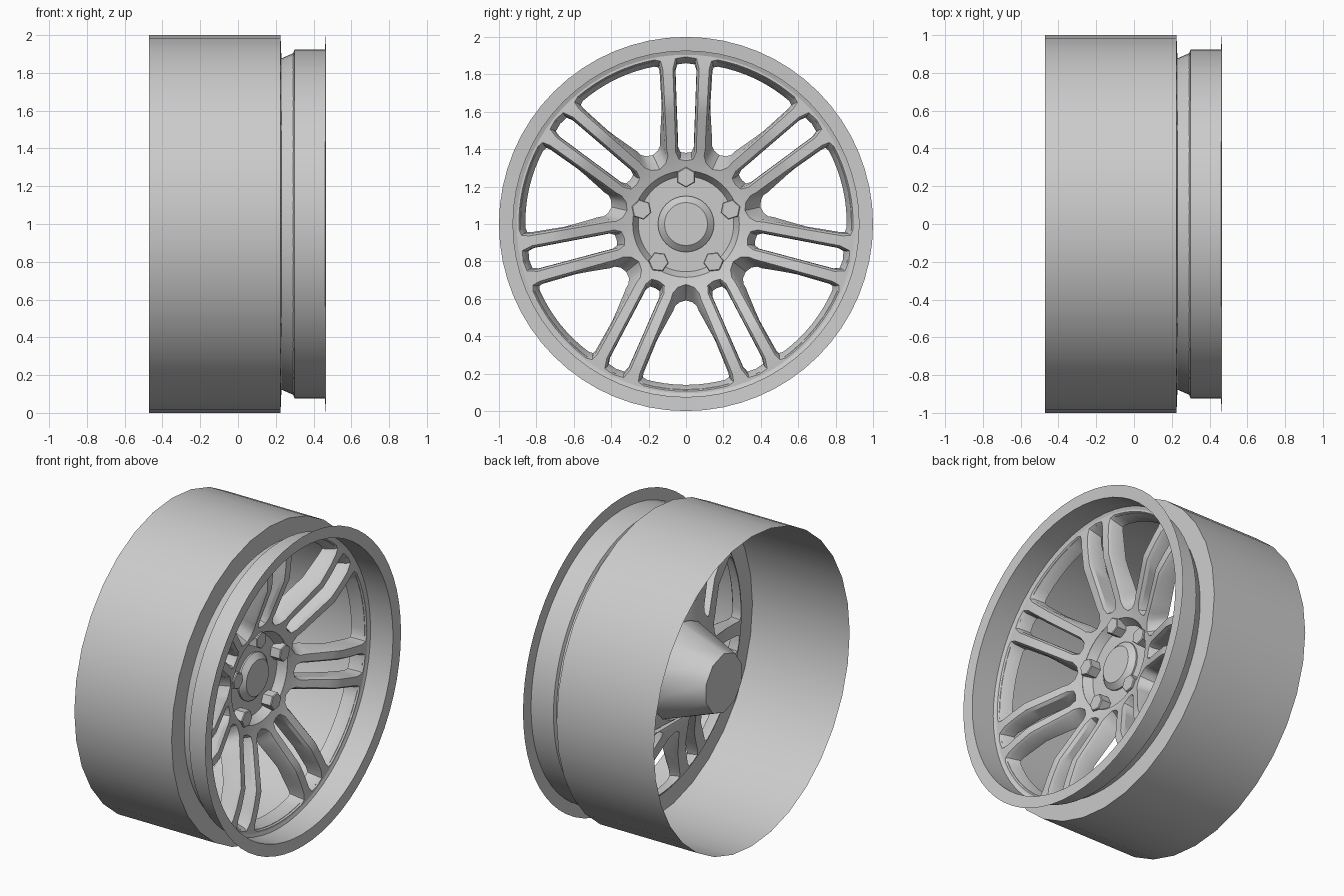
import bpy, bmesh, math
from mathutils import Vector

cube = bpy.data.objects.get("Cube")
if cube:
    bpy.data.objects.remove(cube, do_unlink=True)

PAIRS = 7
HALF_STEP = math.pi / PAIRS
metal = bpy.data.materials.new("grey_metal")
metal.use_nodes = True
GREY = (0.6, 0.6, 0.6, 1)
metal.diffuse_color = GREY
metal.node_tree.nodes["Principled BSDF"].inputs["Base Color"].default_value = GREY


def finish(name, bm, crease):
    """Turn a bmesh into a named object, with the axle lifted to z = 1."""
    bmesh.ops.recalc_face_normals(bm, faces=bm.faces)
    mesh = bpy.data.meshes.new(name)
    bm.to_mesh(mesh)
    bm.free()
    mesh.materials.append(metal)
    obj = bpy.data.objects.new(name, mesh)
    bpy.context.collection.objects.link(obj)
    obj.location.z = 1
    if crease:
        bpy.ops.object.select_all(action='DESELECT')
        obj.select_set(True)
        bpy.context.view_layer.objects.active = obj
        bpy.ops.object.shade_smooth_by_angle(angle=math.radians(crease))
    return obj


def lathe(name, profile, sides, crease=30):
    """Revolve (x, radius) points around the x axis."""
    bm = bmesh.new()
    verts = [bm.verts.new((x, 0, r)) for x, r in profile]
    edges = [bm.edges.new(pair) for pair in zip(verts, verts[1:])]
    bmesh.ops.spin(bm, geom=verts + edges, axis=(1, 0, 0), cent=(0, 0, 0),
                   angle=math.tau, steps=sides, use_duplicate=False)
    bmesh.ops.remove_doubles(bm, verts=bm.verts, dist=1e-4)
    return finish(name, bm, crease)


def along(profile, r):
    """Depth x of a profile (listed from rim to hub) at radius r."""
    for (x0, r0), (x1, r1) in zip(profile, profile[1:]):
        if r1 <= r <= r0:
            return x0 + (x1 - x0) * (r - r0) / (r1 - r0)
    return profile[0][0] if r > profile[0][1] else profile[-1][0]


def polar(r, a):
    return Vector((r * math.cos(a), r * math.sin(a)))


def turn(loop, a):
    c, s = math.cos(a), math.sin(a)
    return [Vector((p.x * c - p.y * s, p.x * s + p.y * c)) for p in loop]


def circle(r, n=84):
    return [polar(r, math.tau * i / n + math.pi / 2) for i in range(n)]


def grow(loop, amount):
    """Offset a closed counter-clockwise outline outwards."""
    out = []
    for i, p in enumerate(loop):
        t = (loop[(i + 1) % len(loop)] - loop[i - 1]).normalized()
        out.append(p + Vector((t.y, -t.x)) * amount)
    return out


def flare(loop, amount):
    """Push the rim end of an outline further out."""
    return [p * (1 + amount * min(1, max(0, (p.length - 0.8) / 0.06))) for p in loop]


def mirrored(half):
    """Close a half outline, listed from hub to rim, into a counter-clockwise loop."""
    half = [Vector(p) for p in half]
    return [Vector((p.x, -p.y)) for p in half] + [p for p in reversed(half) if p.y > 1e-6]


def ring(bm, loop, profile, offset=0):
    """Lay a flat outline on a dished profile."""
    return [bm.verts.new((along(profile, p.length) + offset, p.x, p.y)) for p in loop]


def bridge(bm, a, b):
    for i in range(len(a)):
        j = (i + 1) % len(a)
        bm.faces.new((a[i], a[j], b[j], b[i]))


def fill(bm, rings):
    """Skin the area between an outer ring and the rings inside it."""
    edges = []
    for r in rings:
        for a, b in zip(r, r[1:] + r[:1]):
            edges.append(bm.edges.get((a, b)) or bm.edges.new((a, b)))
    bmesh.ops.triangle_fill(bm, edges=edges, use_beauty=True, normal=(1, 0, 0))


# Barrel, then the neck and thin front flange
lathe("barrel", [(-0.47, 1), (0.225, 1), (0.23, 0.88)], 32)
lathe("front_lip", [(0.225, 0.885), (0.235, 0.87), (0.285, 0.885), (0.3, 0.925),
                    (0.46, 0.925), (0.465, 1)], 64)

# Window outline between spoke pairs, and slot outline inside a pair
STATIONS = [0.46 + 0.06 * i for i in range(7)]
half = [(0.335, 0), (0.348, 0.036), (0.375, 0.06), (0.41, 0.07)]
for s in STATIONS:
    d = 0.117 + 0.05 * (s - 0.46)
    half.append(polar(math.hypot(s, d), HALF_STEP - math.atan2(d, s)))
half.append(polar(0.852, HALF_STEP * 0.63))
half += [polar(0.86, HALF_STEP * k) for k in (0.57, 0.45, 0.3, 0.15, 0)]
window = mirrored(half)
slot = mirrored([(0.35, 0), (0.355, 0.03), (0.385, 0.043)]
                + [(s, 0.045 + 0.035 * (s - 0.46)) for s in STATIONS]
                + [(0.853, 0.048), (0.86, 0)])

# Spoked face: dished front and back skins joined by the walls of the openings
FRONT = [(0.294, 0.905), (0.3, 0.8), (0.29, 0.65), (0.17, 0.34), (0.155, 0.285)]
BACK = [(0.21, 0.868), (0.17, 0.65), (0.04, 0.32)]
bm = bmesh.new()
fronts = [ring(bm, circle(r), FRONT) for r in (0.905, 0.312)]
backs = [ring(bm, circle(r), BACK) for r in (0.868, 0.3)]
hub_edge = ring(bm, circle(0.285), FRONT)
bridge(bm, fronts[0], backs[0])
bridge(bm, fronts[1], hub_edge)
bridge(bm, hub_edge, backs[1])
for i in range(PAIRS):
    angle = math.pi / 2 + 2 * HALF_STEP * i
    for outline, a, draft in ((slot, angle, 0.03), (window, angle + HALF_STEP, 0.07)):
        tapered = [Vector((p.x + draft * max(0, (0.62 - p.x) / 0.27), p.y * 0.97)) for p in outline]
        top = ring(bm, turn(flare(grow(outline, 0.012), 0.025), a), FRONT)
        chamfer = ring(bm, turn(flare(outline, 0.022), a), FRONT, -0.02)
        bottom = ring(bm, turn(tapered, a), BACK)
        bridge(bm, top, chamfer)
        bridge(bm, chamfer, bottom)
        fronts.append(top)
        backs.append(bottom)
fill(bm, fronts)
fill(bm, backs)
finish("spoked_face", bm, 30)

# Sunken bolt well and tapered hub behind it
lathe("bolt_well", [(0.155, 0.286), (0.1, 0.255), (0.1, 0)], 64)
lathe("rear_hub", [(0.08, 0), (0.08, 0.321), (-0.27, 0.19), (-0.27, 0)], 10, 40)

# Centre cap
lathe("centre_cap", [(0.09, 0.15), (0.11, 0.15), (0.14, 0.115), (0.14, 0)], 32)

# Five hexagonal wheel bolts, each with a corner pointing outwards
for i in range(5):
    a = i * math.tau / 5
    spot = polar(0.25, math.pi / 2 + a)
    bolt = lathe("wheel_bolt_%d" % (i + 1),
                 [(0.09, 0), (0.09, 0.055), (0.165, 0.055), (0.17, 0.05), (0.17, 0)], 6, 0)
    bolt.location = (0, spot.x, 1 + spot.y)
    bolt.rotation_euler.x = a
